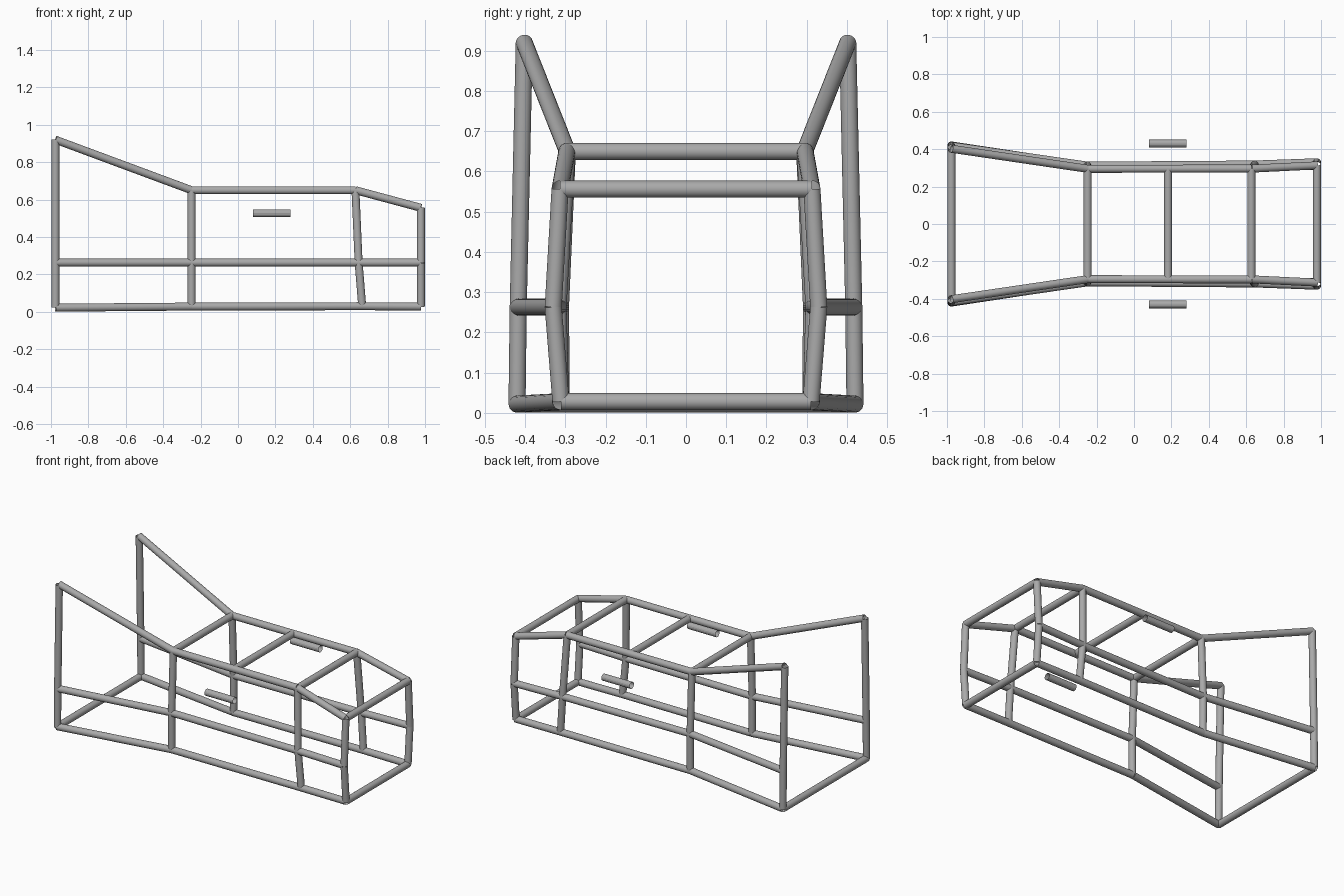
import bpy
from mathutils import Vector

cube = bpy.data.objects.get("Cube")
if cube:
    bpy.data.objects.remove(cube)

RADIUS = 0.0212

steel = bpy.data.materials.new("grey steel")
steel.use_nodes = True
GREY = (0.4, 0.4, 0.4, 1)
steel.diffuse_color = GREY
steel.node_tree.nodes["Principled BSDF"].inputs["Base Color"].default_value = GREY


def tube(name, a, b, sides=24, smooth=True):
    """Open-ended straight tube from a to b."""
    a, b = Vector(a), Vector(b)
    bpy.ops.mesh.primitive_cylinder_add(
        vertices=sides, radius=RADIUS, depth=(b - a).length,
        end_fill_type='NOTHING', location=(a + b) / 2)
    ob = bpy.context.object
    ob.name = name
    ob.rotation_euler = (b - a).to_track_quat('Z', 'Y').to_euler()
    ob.data.materials.append(steel)
    if smooth:
        bpy.ops.object.shade_smooth_by_angle()


def run(name, points):
    """Chain of tubes through a list of joints."""
    for i, (a, b) in enumerate(zip(points, points[1:])):
        tube(f"{name}_{i + 1}", a, b)


# Uprights as bottom, middle and top joints on the left (+y) half
uprights = {
    "rear_post": [(-0.976, 0.42, 0.022), (-0.976, 0.417, 0.263), (-0.976, 0.402, 0.92)],
    "rear_hoop": [(-0.248, 0.31, 0.028), (-0.248, 0.312, 0.263), (-0.248, 0.295, 0.65)],
    "front_hoop": [(0.664, 0.312, 0.03), (0.645, 0.318, 0.263), (0.628, 0.296, 0.65)],
    "front_post": [(0.978, 0.311, 0.028), (0.978, 0.33, 0.263), (0.978, 0.313, 0.556)],
}

# Side frames, mirrored across the long axis
for side, s in (("far", 1), ("near", -1)):
    joints = {n: [(x, s * y, z) for x, y, z in p] for n, p in uprights.items()}
    for name, points in joints.items():
        run(f"{side}_{name}", points)
    for level, rail in enumerate(("bottom_rail", "middle_rail", "top_rail")):
        run(f"{side}_{rail}", [p[level] for p in joints.values()])
    # Short loose side tube
    tube(f"{side}_side_peg", (0.08, s * 0.43, 0.527), (0.28, s * 0.43, 0.527), 16, False)


def cross(name, x, y, z):
    tube(name, (x, -y, z), (x, y, z))


# Cross members
cross("rear_bottom_cross", *uprights["rear_post"][0])
cross("front_bottom_cross", *uprights["front_post"][0])
cross("rear_hoop_cross", *uprights["rear_hoop"][2])
cross("middle_roof_cross", 0.182, 0.296, 0.65)
cross("front_hoop_cross", *uprights["front_hoop"][2])
cross("front_top_cross", *uprights["front_post"][2])
